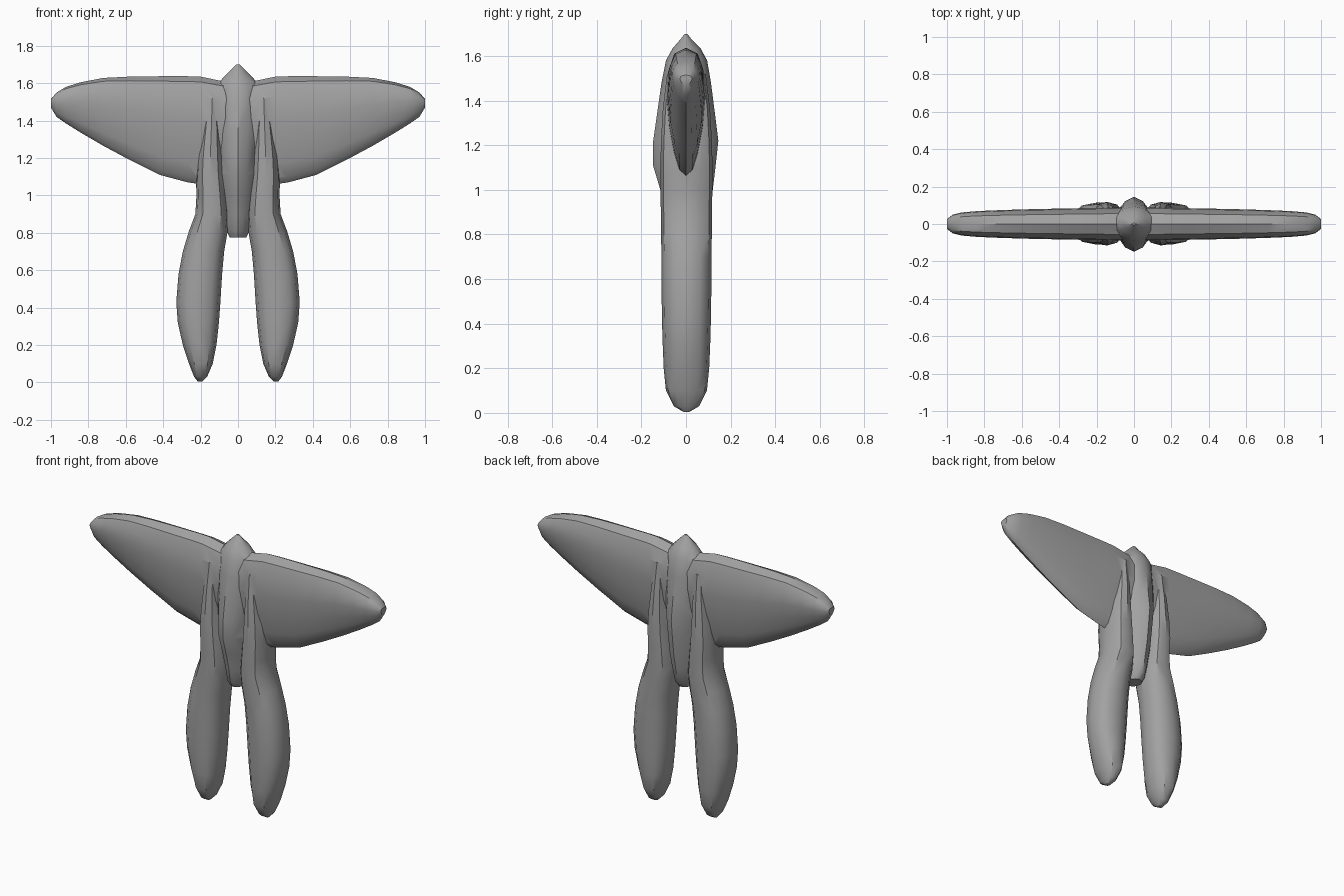
import bpy, bmesh, math

if "Cube" in bpy.data.objects:
    bpy.data.objects.remove(bpy.data.objects["Cube"])

grey = bpy.data.materials.new("plain grey")
grey.diffuse_color = (0.36, 0.36, 0.36, 1)
grey.use_nodes = True
grey.node_tree.nodes["Principled BSDF"].inputs["Base Color"].default_value = grey.diffuse_color


def loft(name, rings):
    """Closed skin over a list of equal-length point rings."""
    bm = bmesh.new()
    loops = [[bm.verts.new(p) for p in ring] for ring in rings]
    n = len(loops[0])
    for a, b in zip(loops, loops[1:]):
        for i in range(n):
            j = (i + 1) % n
            bm.faces.new((a[i], a[j], b[j], b[i]))
    bm.faces.new(loops[0][::-1])
    bm.faces.new(loops[-1])
    bmesh.ops.recalc_face_normals(bm, faces=bm.faces)
    me = bpy.data.meshes.new(name)
    bm.to_mesh(me)
    bm.free()
    me.materials.append(grey)
    ob = bpy.data.objects.new(name, me)
    bpy.context.collection.objects.link(ob)
    return ob


def upright_ring(x0, x1, y0, y1, z, power=0.85, n=12):
    """Horizontal rounded section filling the given box."""
    pts = []
    for i in range(n):
        a = math.tau * i / n
        c, s = math.cos(a), math.sin(a)
        c = math.copysign(abs(c) ** power, c)
        s = math.copysign(abs(s) ** power, s)
        pts.append(((x0 + x1) / 2 + (x1 - x0) / 2 * c,
                    (y0 + y1) / 2 + (y1 - y0) / 2 * s, z))
    return pts


def wing_ring(x, top, low, half, y=0, n=14):
    """Vertical section, fuller near the top and narrow underneath."""
    pts = []
    for i in range(n):
        a = math.tau * i / n
        c, s = math.cos(a), math.sin(a)
        w = math.copysign(abs(s) ** 0.8, s) * (0.84 + 0.27 * c)
        pts.append((x, y + half * w, (top + low) / 2 + (top - low) / 2 * c))
    return pts


# Broad pair of wings, lofted from tip to tip: x, top, bottom, half thickness
half_wing = [(0.08, 1.61, 1.10, 0.100), (0.20, 1.635, 1.06, 0.098),
             (0.27, 1.637, 1.07, 0.096), (0.42, 1.637, 1.11, 0.093),
             (0.58, 1.635, 1.19, 0.089), (0.72, 1.628, 1.265, 0.084),
             (0.84, 1.605, 1.335, 0.078), (0.92, 1.58, 1.385, 0.07),
             (0.97, 1.55, 1.42, 0.056), (1.0, 1.515, 1.47, 0.03)]
span = [(-x, t, l, h) for x, t, l, h in half_wing[::-1]] + half_wing
wings = loft("wings", [wing_ring(*s) for s in span])

# Central body with a keel on both faces and a pointed crest
body_rows = [(0.045, -0.05, 0.05, 0.775), (0.06, -0.075, 0.08, 0.81),
             (0.075, -0.09, 0.10, 0.90), (0.09, -0.115, 0.12, 1.0),
             (0.10, -0.148, 0.133, 1.11), (0.105, -0.147, 0.145, 1.22),
             (0.12, -0.13, 0.13, 1.34), (0.125, -0.11, 0.112, 1.48),
             (0.12, -0.09, 0.095, 1.58), (0.075, -0.06, 0.065, 1.635),
             (0.035, -0.025, 0.025, 1.675), (0.008, -0.006, 0.006, 1.70)]
body = loft("body", [upright_ring(-w, w, a, b, z, 1.15)
                     for w, a, b, z in body_rows])

# Two long legs: inner x, outer x, half depth, height
leg_rows = [(0.190, 0.215, 0.012, 0.005), (0.165, 0.235, 0.055, 0.03),
            (0.135, 0.262, 0.090, 0.10), (0.115, 0.295, 0.100, 0.20),
            (0.102, 0.322, 0.105, 0.32), (0.094, 0.33, 0.108, 0.43),
            (0.085, 0.318, 0.110, 0.58), (0.074, 0.295, 0.110, 0.70),
            (0.055, 0.262, 0.112, 0.81), (0.05, 0.228, 0.113, 0.90),
            (0.06, 0.222, 0.114, 1.0), (0.07, 0.225, 0.115, 1.10),
            (0.08, 0.215, 0.112, 1.22), (0.09, 0.195, 0.104, 1.36),
            (0.10, 0.175, 0.085, 1.52)]
legs = [loft(n, [upright_ring(s * a, s * b, -d, d + 0.004, z)
                 for a, b, d, z in leg_rows])
        for n, s in (("right_leg", 1), ("left_leg", -1))]

# Weld the parts into one skin
bpy.context.view_layer.objects.active = wings
for part in [body] + legs:
    mod = wings.modifiers.new("weld", 'BOOLEAN')
    mod.operation = 'UNION'
    mod.solver = 'EXACT'
    mod.object = part
    bpy.ops.object.modifier_apply(modifier=mod.name)
    bpy.data.objects.remove(part)
wings.name = "winged_body"
wings.select_set(True)
bpy.ops.object.shade_smooth_by_angle(angle=math.radians(35))
